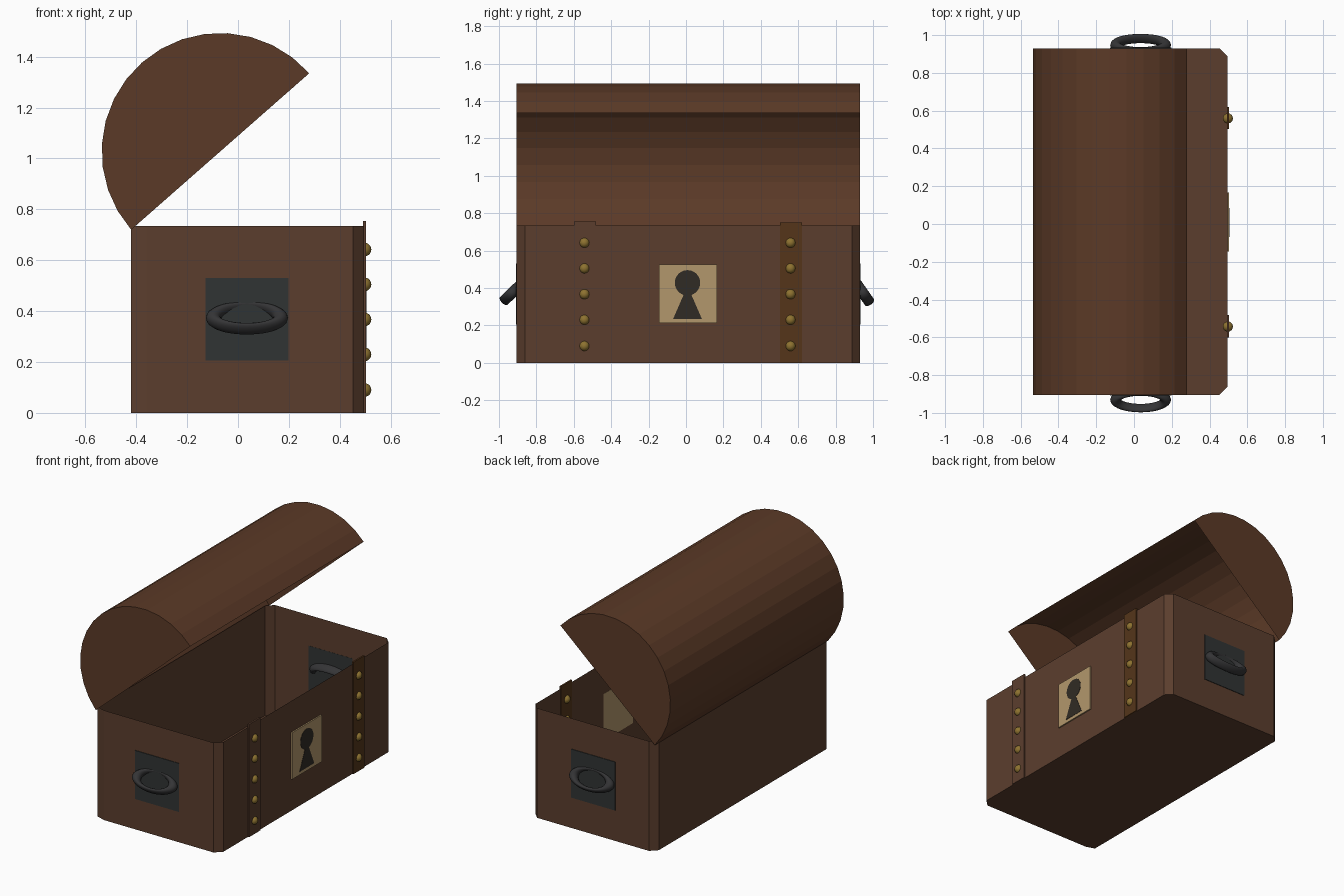
import bpy, bmesh, math
from mathutils import Vector

if "Cube" in bpy.data.objects:
    bpy.data.objects.remove(bpy.data.objects["Cube"])


def mat(name, r, g, b):
    m = bpy.data.materials.new(name)
    m.diffuse_color = (r, g, b, 1)
    m.use_nodes = True
    m.node_tree.nodes["Principled BSDF"].inputs["Base Color"].default_value = m.diffuse_color
    return m


wood = mat("wood", 0.105, 0.048, 0.027)
lid_wood = mat("lid_wood", 0.105, 0.042, 0.02)
strap_wood = mat("strap_wood", 0.09, 0.036, 0.01)
brass = mat("brass", 0.27, 0.17, 0.03)
plate_gold = mat("plate_gold", 0.45, 0.31, 0.15)
iron = mat("iron", 0.03, 0.034, 0.034)
ring_iron = mat("ring_iron", 0.035, 0.035, 0.037)
dark = mat("dark", 0.03, 0.024, 0.018)

X0, X1, Y0, Y1, H = -0.42, 0.495, -0.905, 0.93, 0.735


def shell(name, profile, offset, caps, material):
    """Sweep a list of points by an offset; caps = close (start, end)."""
    closed, a_cap, b_cap = caps
    bm = bmesh.new()
    a = [bm.verts.new(p) for p in profile]
    b = [bm.verts.new(Vector(p) + Vector(offset)) for p in profile]
    n = len(a)
    for i in range(n if closed else n - 1):
        j = (i + 1) % n
        bm.faces.new((a[i], a[j], b[j], b[i]))
    if a_cap:
        bm.faces.new(a[::-1])
    if b_cap:
        bm.faces.new(b)
    bmesh.ops.recalc_face_normals(bm, faces=bm.faces)
    me = bpy.data.meshes.new(name)
    bm.to_mesh(me)
    bm.free()
    ob = bpy.data.objects.new(name, me)
    bpy.context.collection.objects.link(ob)
    me.materials.append(material)
    return ob


def box(name, x0, x1, y0, y1, z0, z1, material):
    pts = [(x0, y0, z0), (x1, y0, z0), (x1, y1, z0), (x0, y1, z0)]
    return shell(name, pts, (0, 0, z1 - z0), (True, True, True), material)


# Open, thin-walled chest body with chamfered corners
c, d = 0.043, 0.06
outline = [(X0 + d, Y0), (X1 - c, Y0), (X1, Y0 + c), (X1, Y1 - c),
           (X1 - c, Y1), (X0 + c, Y1), (X0, Y1 - c), (X0, Y0 + 0.02)]
shell("chest_body", [(x, y, 0) for x, y in outline], (0, 0, H), (True, True, False), wood)

# Half-round lid, hollow below, swung open on the back edge
hinge, lip = Vector((-0.42, 0.72)), Vector((0.28, 1.335))
mid, rad = (hinge + lip) / 2, (lip - hinge).length / 2
start = math.atan2(lip.y - mid.y, lip.x - mid.x)
arc = []
for i in range(17):
    t = start + math.pi * i / 16
    arc.append((mid.x + rad * math.cos(t), Y0, mid.y + rad * math.sin(t)))
shell("lid", arc, (0, Y1 - Y0, 0), (False, True, True), lid_wood)

# Front straps with domed rivets
for side, y0, y1, top, yr, m in (("left", -0.60, -0.482, 0.755, -0.543, wood),
                                 ("right", 0.503, 0.62, 0.75, 0.559, strap_wood)):
    box(f"strap_{side}", 0.492, 0.503, y0, y1, 0, top, m)
    for z in (0.09, 0.23, 0.367, 0.505, 0.642):
        bpy.ops.mesh.primitive_uv_sphere_add(segments=16, ring_count=10, radius=0.027,
                                             location=(0.497, yr, z))
        ob = bpy.context.object
        ob.name = f"rivet_{side}"
        ob.data.materials.append(brass)
        bpy.ops.object.shade_smooth()

# Lock plate and keyhole
box("lock_plate", 0.494, 0.504, -0.145, 0.167, 0.213, 0.526, plate_gold)
key = [(-0.077, 0.235), (0.077, 0.235)]
for i in range(25):
    t = math.radians(-72 + 324 * i / 24)
    key.append((0.068 * math.cos(t), 0.428 + 0.068 * math.sin(t)))
shell("keyhole", [(0.5, 0.008 + y, z) for y, z in key], (0.006, 0, 0), (True, True, True), dark)

# Side plates with flattened pull rings
for side, wall, s, yc, tilt in (("front", Y0, -1, -0.931, 44), ("back", Y1, 1, 0.947, 55)):
    ya, yb = sorted((wall - s * 0.001, wall + s * 0.004))
    box(f"handle_plate_{side}", -0.128, 0.198, ya, yb, 0.205, 0.53, iron)
    bpy.ops.mesh.primitive_torus_add(major_segments=40, minor_segments=12,
                                     major_radius=0.132, minor_radius=0.029,
                                     location=(0.035, yc, 0.373),
                                     rotation=(-s * math.radians(tilt), 0, 0))
    ring = bpy.context.object
    ring.name = f"handle_ring_{side}"
    ring.scale = (1, 0.46, 1)
    ring.data.materials.append(ring_iron)
    bpy.ops.object.shade_smooth()
